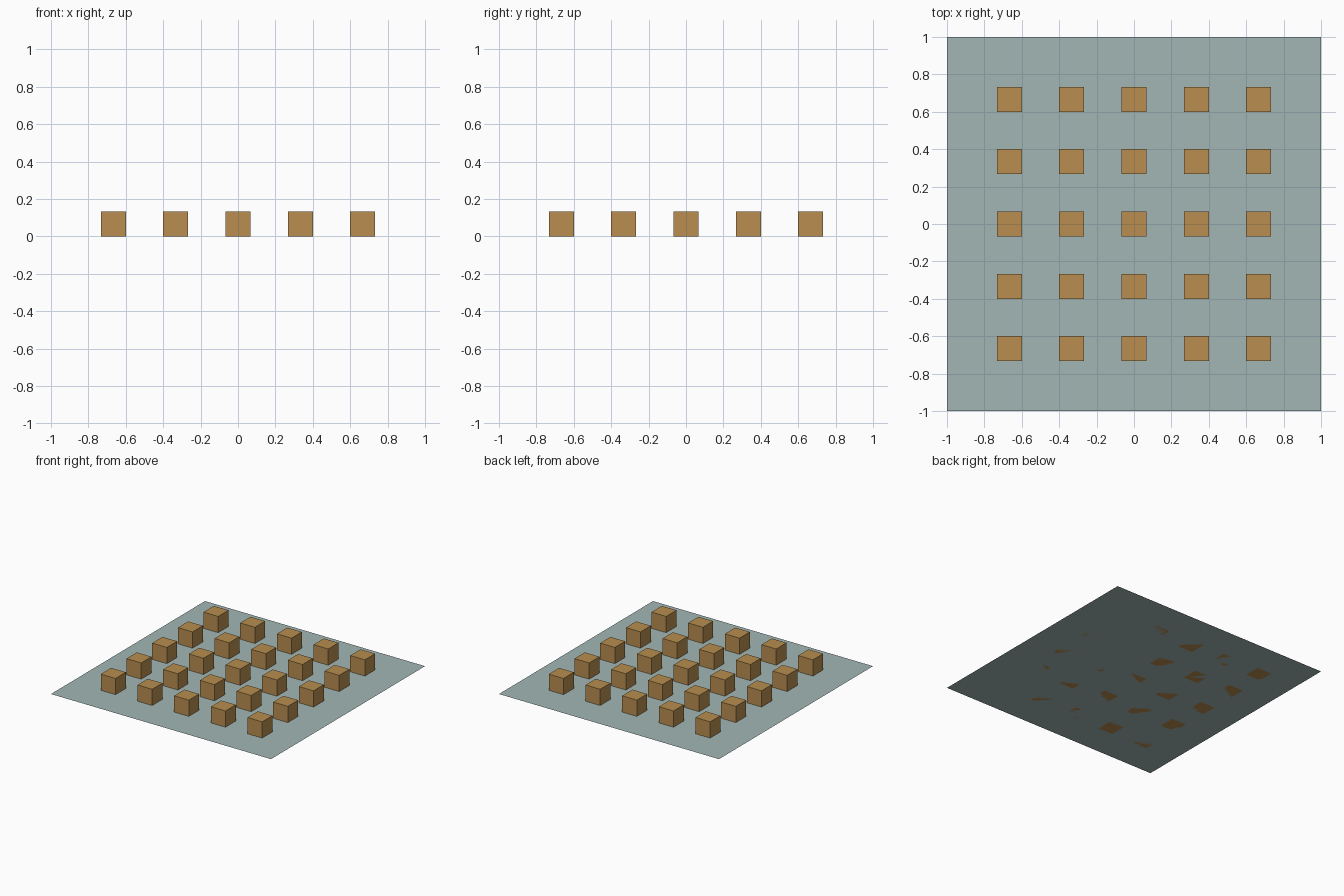
import bpy

if "Cube" in bpy.data.objects:
    bpy.data.objects.remove(bpy.data.objects["Cube"])

GRID = 5            # blocks per side
SPACING = 1 / 3     # distance between block centres
SIZE = 2 / 15       # block edge length


def make_material(name, color):
    mat = bpy.data.materials.new(name)
    mat.diffuse_color = (*color, 1.0)
    mat.use_nodes = True
    mat.node_tree.nodes["Principled BSDF"].inputs["Base Color"].default_value = mat.diffuse_color
    return mat


ground_mat = make_material("pale_teal", (0.36, 0.47, 0.46))
block_mat = make_material("tan", (0.48, 0.27, 0.08))

# Flat base sheet
bpy.ops.mesh.primitive_plane_add(size=2, location=(0, 0, 0))
base = bpy.context.object
base.name = "base_sheet"
base.data.materials.append(ground_mat)

# Grid of blocks standing on the sheet, sharing one cube mesh
bpy.ops.mesh.primitive_cube_add(size=SIZE)
first = bpy.context.object
first.data.name = "block"
first.data.materials.append(block_mat)

for row in range(GRID):
    for col in range(GRID):
        if row == col == 0:
            block = first
        else:
            block = first.copy()
            bpy.context.collection.objects.link(block)
        block.name = f"block_{row + 1}_{col + 1}"
        block.location = ((col - GRID // 2) * SPACING,
                          (row - GRID // 2) * SPACING,
                          SIZE / 2)
